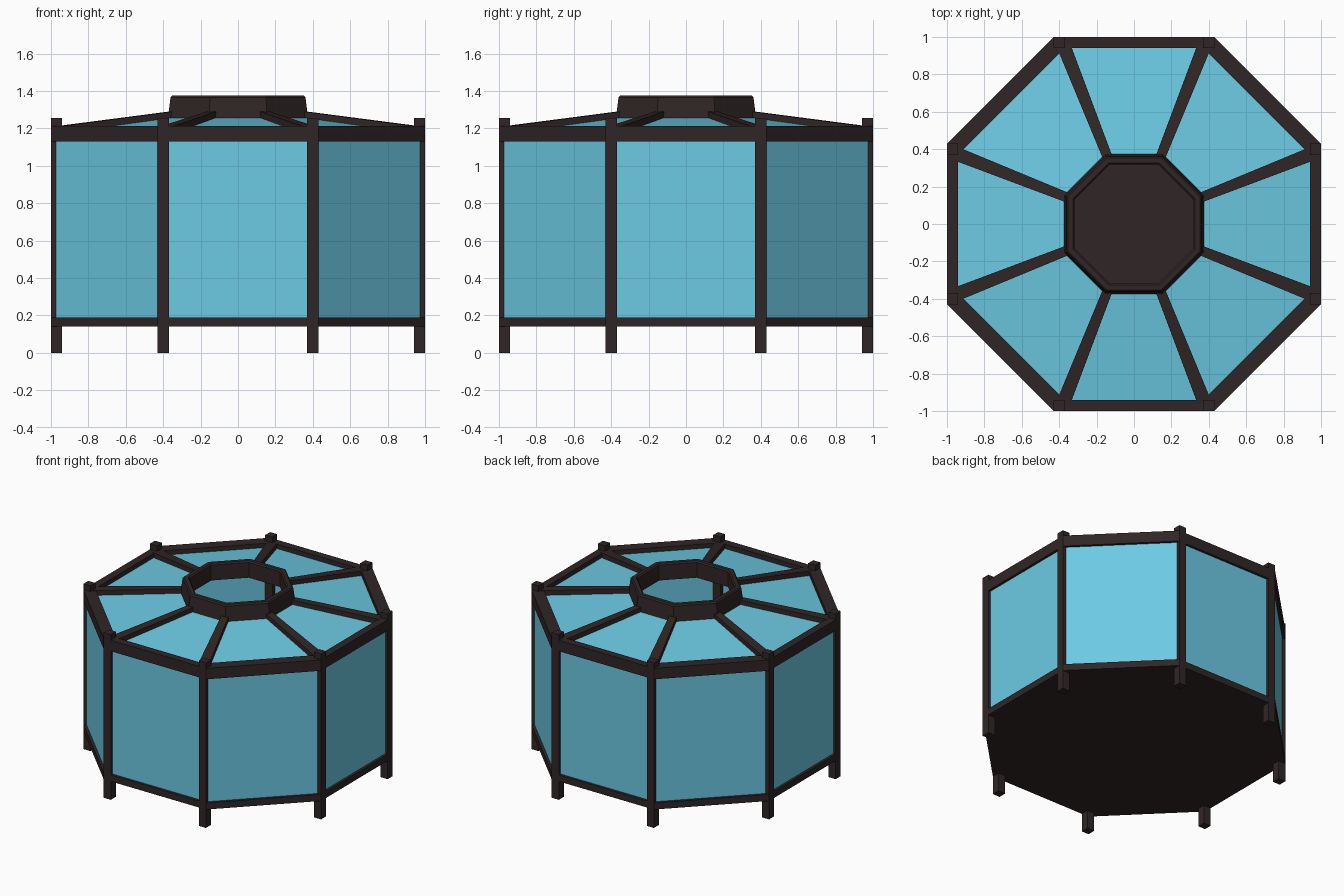
import bpy, bmesh, math
from mathutils import Vector

if "Cube" in bpy.data.objects:
    bpy.data.objects.remove(bpy.data.objects["Cube"])


def material(name, rgb):
    m = bpy.data.materials.new(name)
    m.diffuse_color = (*rgb, 1.0)
    m.use_nodes = True
    m.node_tree.nodes["Principled BSDF"].inputs["Base Color"].default_value = m.diffuse_color
    return m


DARK = material("dark brown frame", (0.030, 0.019, 0.019))
GLASS = material("blue glass", (0.150, 0.590, 0.770))


def finish(bm, name, mat):
    bmesh.ops.recalc_face_normals(bm, faces=bm.faces)
    me = bpy.data.meshes.new(name)
    bm.to_mesh(me)
    bm.free()
    me.materials.append(mat)
    ob = bpy.data.objects.new(name, me)
    bpy.context.collection.objects.link(ob)
    return ob


def octagon(a, b):
    return [(b, a), (a, b), (a, -b), (b, -a), (-b, -a), (-a, -b), (-a, b), (-b, a)]


def octagonal_ring(name, profile, mat):
    """Closed profile of (a, b, z): each point is swept round an octagon."""
    bm = bmesh.new()
    loops = [[bm.verts.new((x, y, z)) for x, y in octagon(a, b)] for a, b, z in profile]
    for i, lo in enumerate(loops):
        hi = loops[(i + 1) % len(loops)]
        for k in range(8):
            j = (k + 1) % 8
            bm.faces.new((lo[k], lo[j], hi[j], hi[k]))
    return finish(bm, name, mat)


def hull(name, points, mat):
    bm = bmesh.new()
    for p in points:
        bm.verts.new(p)
    bmesh.ops.convex_hull(bm, input=bm.verts)
    bmesh.ops.dissolve_limit(bm, angle_limit=0.01, verts=bm.verts, edges=bm.edges)
    return finish(bm, name, mat)


def rail(name, z0, z1):
    out, inn = (1.0, 0.43), (0.942, 0.37)
    octagonal_ring(name, [(*out, z0), (*out, z1), (*inn, z1), (*inn, z0)], DARK)


# Square corner posts
for i, (x, y) in enumerate(octagon(0.97, 0.40)):
    hull(f"corner_post_{i + 1}",
         [(x + sx * 0.03, y + sy * 0.03, z) for sx in (-1, 1) for sy in (-1, 1) for z in (0, 1.256)],
         DARK)

# Rails and floor
rail("bottom_rail", 0.14, 0.19)
rail("top_rail", 1.13, 1.213)
hull("floor", [(x, y, z) for x, y in octagon(0.96, 0.39) for z in (0.14, 0.165)], DARK)

# Wall glass, slightly recessed behind the rails
octagonal_ring("wall_glass", [(0.981, 0.421, 0.16), (0.981, 0.421, 1.17),
                              (0.971, 0.412, 1.17), (0.971, 0.412, 0.16)], GLASS)

# Shallow roof glass
octagonal_ring("roof_glass", [(0.955, 0.39, 1.177), (0.345, 0.143, 1.260),
                              (0.345, 0.143, 1.252), (0.955, 0.39, 1.169)], GLASS)

# Raised ring around the roof opening
T = math.tan(math.pi / 8)
octagonal_ring("roof_ring", [(a, a * T, z) for a, z in
               ((0.375, 1.250), (0.361, 1.366), (0.352, 1.376),
                (0.326, 1.376), (0.317, 1.366), (0.317, 1.250))], DARK)

# Rafters: one shape mirrored and swapped into all eight corners
d = Vector((math.sin(math.pi / 8), math.cos(math.pi / 8)))
n = Vector((-d.y, d.x))
base = []
for r, side, z in ((1.03, 0.054, 1.212), (0.38, 0.032, 1.291)):
    for off in (side, -0.02):
        p = d * r + n * off
        base += [(p.x, p.y, z), (p.x, p.y, z - 0.058)]
count = 0
for swap in (False, True):
    for sx in (-1, 1):
        for sy in (-1, 1):
            count += 1
            pts = [((y, x) if swap else (x, y)) + (z,) for x, y, z in base]
            hull(f"rafter_{count}", [(sx * x, sy * y, z) for x, y, z in pts], DARK)
